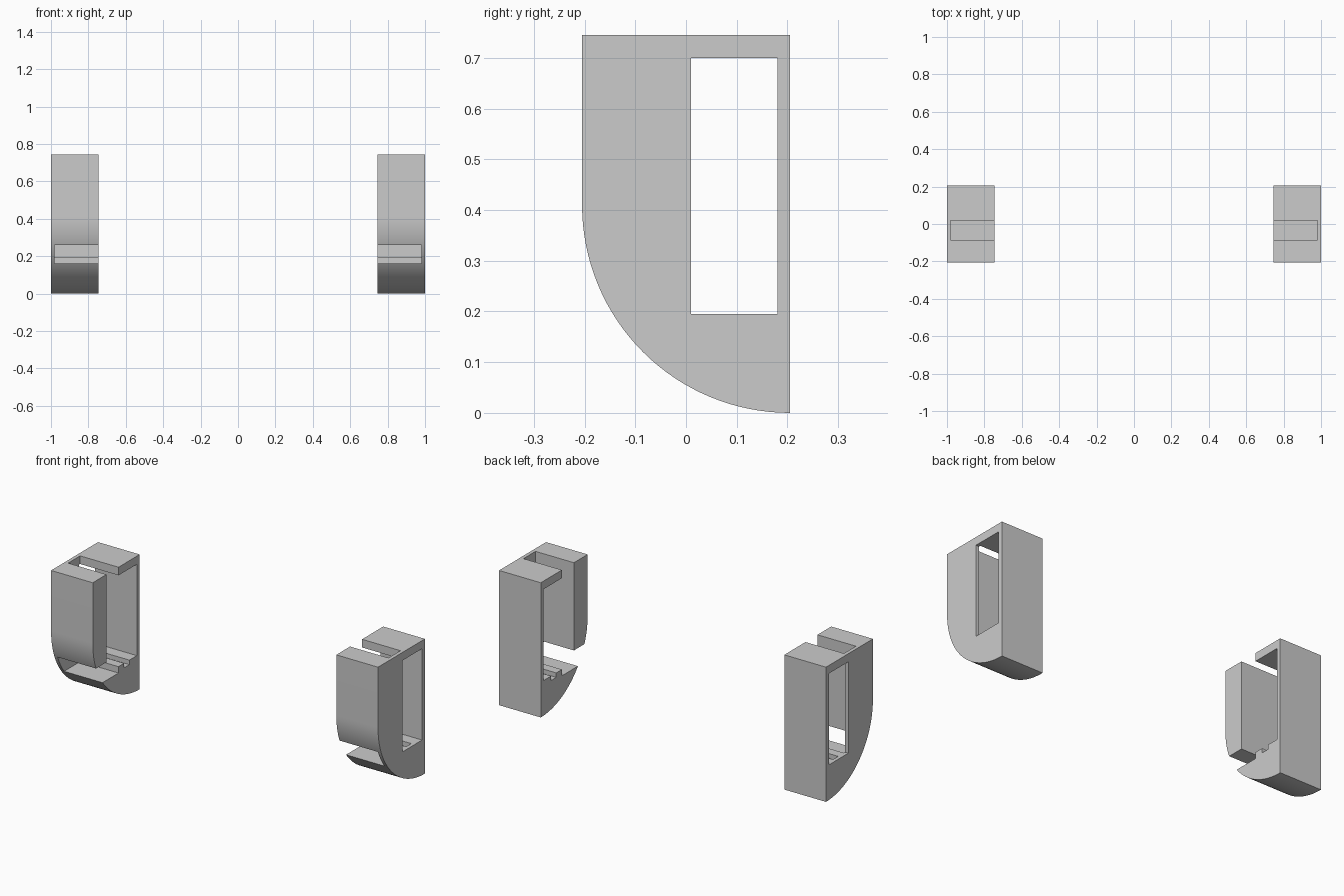
import bpy, bmesh, math

if "Cube" in bpy.data.objects:
    bpy.data.objects.remove(bpy.data.objects["Cube"])

TOP, HALF_D = 0.745, 0.205
X_IN, X_WALL, X_OUT = 0.745, 0.98, 1.0


def prism(name, profile, x0, x1):
    """Extrude a (y, z) profile along x."""
    bm = bmesh.new()
    face = bm.faces.new([bm.verts.new((x0, y, z)) for y, z in profile])
    ext = bmesh.ops.extrude_face_region(bm, geom=[face])
    verts = [g for g in ext["geom"] if isinstance(g, bmesh.types.BMVert)]
    bmesh.ops.translate(bm, verts=verts, vec=(x1 - x0, 0, 0))
    bmesh.ops.recalc_face_normals(bm, faces=bm.faces)
    mesh = bpy.data.meshes.new(name)
    bm.to_mesh(mesh)
    bm.free()
    obj = bpy.data.objects.new(name, mesh)
    bpy.context.collection.objects.link(obj)
    return obj


# Bracket body: square top and back, quarter-round lower front
R = 2 * HALF_D
STEPS = 32
arc = [(HALF_D - R * math.cos(a), R - R * math.sin(a))
       for a in (i * math.pi / 2 / STEPS for i in range(STEPS + 1))]
body = prism("bracket", [(HALF_D, TOP), (-HALF_D, TOP)] + arc, X_IN, X_OUT)

# Inner cavity: top slot, pocket under the back lip, grooved floor, front slot
cavity = prism("cavity_cutter", [
    (-0.085, 0.8), (0.02, 0.8), (0.02, 0.70), (0.18, 0.70),
    (0.18, 0.195), (0.115, 0.195), (0.115, 0.17), (0.07, 0.17),
    (0.07, 0.195), (0.02, 0.195), (0.02, 0.16), (-0.3, 0.16),
    (-0.3, 0.26), (-0.085, 0.26)], X_IN - 0.05, X_WALL)

# Window through the thin outer wall
window = prism("window_cutter", [
    (0.01, 0.195), (0.18, 0.195), (0.18, 0.70), (0.01, 0.70)],
    X_WALL - 0.01, X_OUT + 0.05)

for cutter in (cavity, window):
    cutter.hide_render = True
    mod = body.modifiers.new(cutter.name, "BOOLEAN")
    mod.operation = "DIFFERENCE"
    mod.solver = "EXACT"
    mod.object = cutter

# Mirror to make the matching bracket on the other side
body.modifiers.new("mirror", "MIRROR").use_axis[0] = True

bpy.ops.object.select_all(action="DESELECT")
body.select_set(True)
bpy.context.view_layer.objects.active = body
bpy.ops.object.convert(target="MESH")
bpy.ops.object.shade_smooth_by_angle(angle=math.radians(20))

for cutter in (cavity, window):
    bpy.data.objects.remove(cutter)
